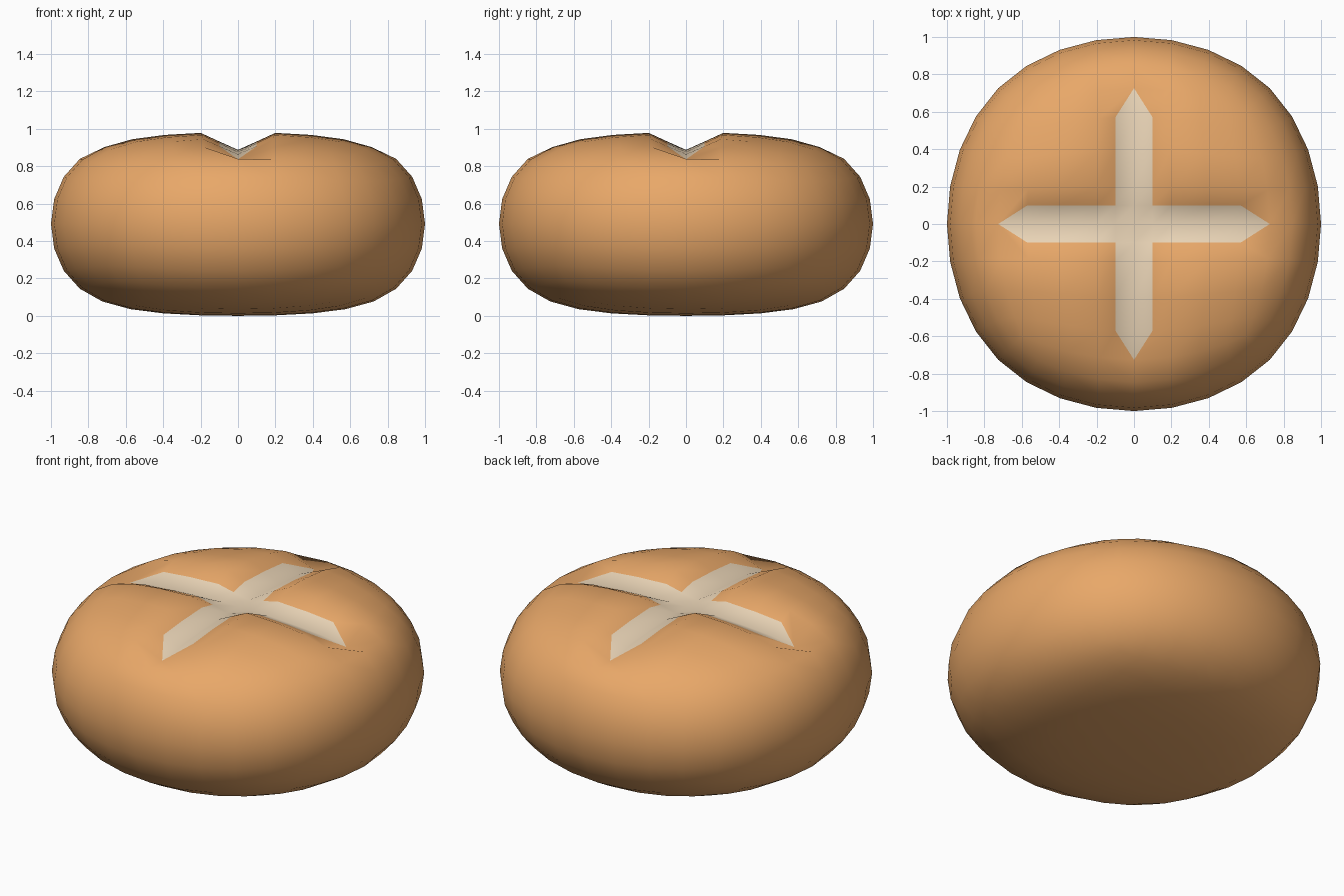
import bpy, bmesh
from mathutils import Vector

if "Cube" in bpy.data.objects:
    bpy.data.objects.remove(bpy.data.objects["Cube"])


def material(name, colour):
    m = bpy.data.materials.new(name)
    m.diffuse_color = (*colour, 1)
    m.use_nodes = True
    m.node_tree.nodes["Principled BSDF"].inputs["Base Color"].default_value = m.diffuse_color
    return m


# Rounded body: subdivided cube
bpy.ops.mesh.primitive_cube_add(size=2)
bun = bpy.context.object
bun.name = "bread_bun"
sub = bun.modifiers.new("round", "SUBSURF")
sub.levels = 3
bpy.ops.object.modifier_apply(modifier=sub.name)

bm = bmesh.new()
bm.from_mesh(bun.data)
radius = max(v.co.x for v in bm.verts)
for v in bm.verts:
    v.co /= radius

# Flatten to a bun and press in the centre lines of the cross
for v in bm.verts:
    u = v.co.z
    v.co.z = 0.494 + 0.66 * u - 0.168 * u ** 3
    if u > 0.1:
        for a, b in ((0, 1), (1, 0)):
            along = abs(v.co[b])
            if abs(v.co[a]) < 1e-3 and along < 0.78:
                v.co.z -= 0.07 if along > 0.65 else 0.085 if along > 0.5 else 0.095
                break

# Cut the score edges, 0.1 either side of each centre line
CUT = 0.1
for a, b in ((0, 1), (1, 0)):
    for side in (-1, 1):
        faces = []
        for f in bm.faces:
            c = f.calc_center_median()
            if c.z > 0.7 and abs(c[a]) < 0.25 and abs(c[b]) < 0.6:
                faces.append(f)
        geom = set(faces)
        for f in faces:
            geom.update(f.verts)
            geom.update(f.edges)
        normal = Vector((0, 0, 0))
        normal[a] = 1
        bmesh.ops.bisect_plane(bm, geom=list(geom), dist=1e-5,
                               plane_co=normal * CUT * side, plane_no=normal)

# Pointed ends of the scores
for a, b in ((0, 1), (1, 0)):
    tips = [v for v in bm.verts if v.co.z > 0.7 and abs(v.co[a]) < 1e-3
            and 0.65 < abs(v.co[b]) < 0.78]
    for tip in tips:
        for f in list(tip.link_faces):
            for v in f.verts:
                if abs(abs(v.co[a]) - CUT) < 1e-3 and 0.5 < abs(v.co[b]) < 0.65:
                    bmesh.utils.face_split(f, tip, v)
                    break

# Pale dough inside the cross
for f in bm.faces:
    f.smooth = True
    for a, b in ((0, 1), (1, 0)):
        if all(v.co.z > 0.7 and abs(v.co[a]) < CUT + 1e-3
               and abs(v.co[b]) < 0.78 for v in f.verts):
            f.material_index = 1

low = min(v.co.z for v in bm.verts)
for v in bm.verts:
    v.co.z -= low
bm.to_mesh(bun.data)
bm.free()
bun.data.materials.append(material("crust", (0.81, 0.39, 0.14)))
bun.data.materials.append(material("dough", (0.82, 0.66, 0.47)))
